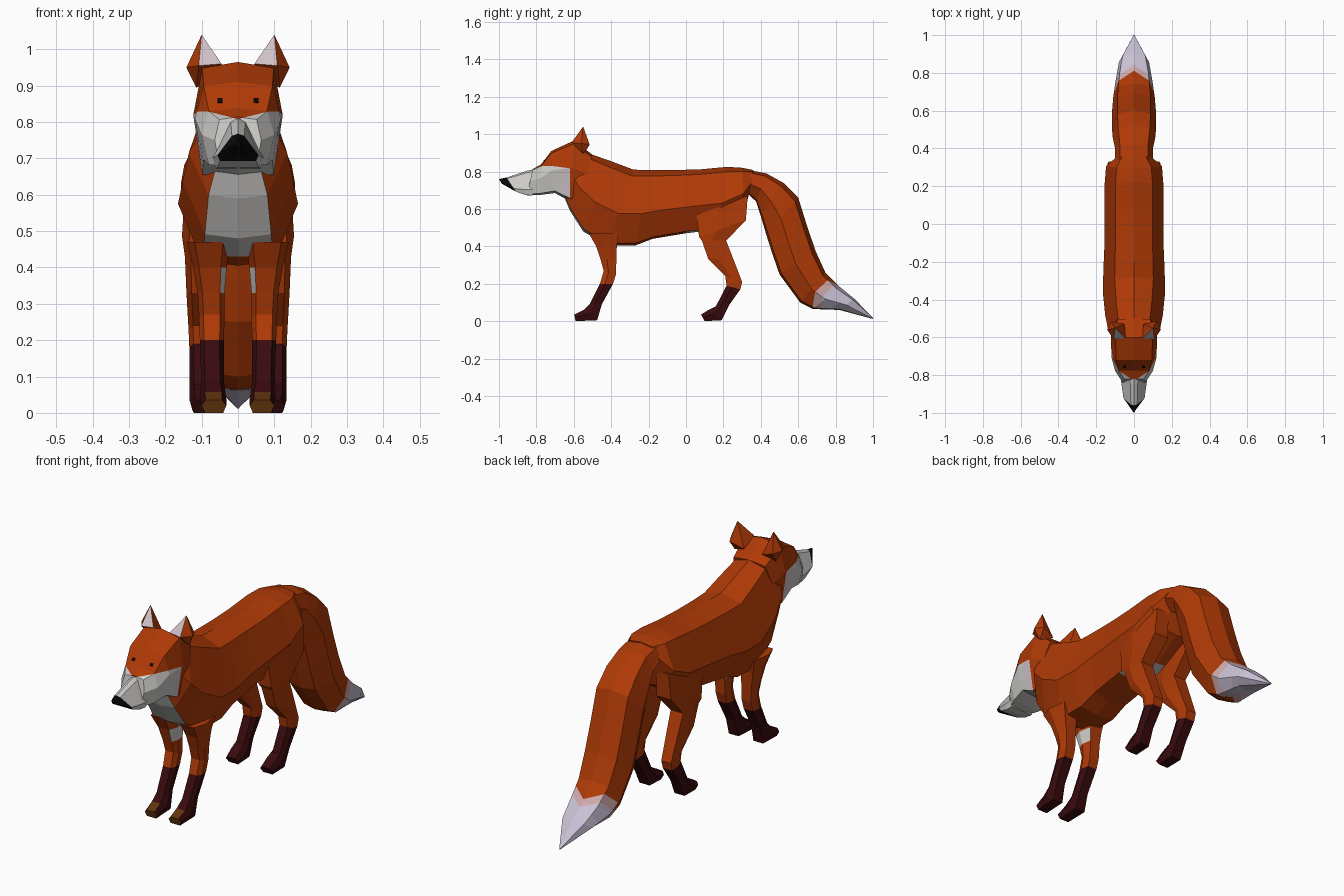
import bpy, bmesh
from mathutils import Matrix, Vector

# Flat colours
COLOURS = {
    "orange fur": (0.43, 0.042, 0.002),
    "white fur": (0.60, 0.59, 0.57),
    "pale lavender fur": (0.58, 0.53, 0.66),
    "pale pink": (0.62, 0.40, 0.41),
    "pinkish white": (0.63, 0.54, 0.58),
    "dark maroon": (0.04, 0.003, 0.004),
    "paw brown": (0.12, 0.035, 0.004),
    "black": (0.003, 0.003, 0.003),
}
MATS = {}
for label, rgb in COLOURS.items():
    MATS[label] = bpy.data.materials.new(label)
    MATS[label].diffuse_color = (*rgb, 1)


def finish(name, bm, rule, cuts=()):
    """Cut colour borders, then colour each face by rule(centre, normal)."""
    for co, no in cuts:
        geom = bm.verts[:] + bm.edges[:] + bm.faces[:]
        bmesh.ops.bisect_plane(bm, geom=geom, plane_co=co, plane_no=no, dist=1e-5)
    bmesh.ops.recalc_face_normals(bm, faces=bm.faces)
    bm.normal_update()
    names = list(COLOURS)
    for f in bm.faces:
        f.material_index = names.index(rule(f.calc_center_median(), f.normal))
    mesh = bpy.data.meshes.new(name)
    bm.to_mesh(mesh)
    bm.free()
    for n in names:
        mesh.materials.append(MATS[n])
    obj = bpy.data.objects.new(name, mesh)
    bpy.context.collection.objects.link(obj)
    return obj


def loft(name, stations, profile, rule, side=1, cuts=()):
    """Skin sections; a station is (top yz, bottom yz, half width, centre x)."""
    ring_shape = profile + [(-f, v) for f, v in reversed(profile) if f]
    bm = bmesh.new()
    rings = []
    for top, bottom, w, *cx in stations:
        a, b = Vector((0, *top)), Vector((0, *bottom))
        c = cx[0] if cx else 0
        ring = []
        for f, v in ring_shape:
            p = a.lerp(b, v)
            p.x = side * (c + f * w)
            ring.append(bm.verts.new(p))
        rings.append(ring)
    n = len(ring_shape)
    for r0, r1 in zip(rings, rings[1:]):
        for i in range(n):
            j = (i + 1) % n
            bm.faces.new((r0[i], r0[j], r1[j], r1[i]))
    bm.faces.new(rings[0])
    bm.faces.new(rings[-1])
    return finish(name, bm, rule, cuts)


# Body: neck to rump, with a white chest
def body_rule(c, n):
    if abs(c.x) < 0.07:
        if c.y < -0.4 and c.z > 0.43 and (n.z < -0.3 or n.y < -0.6):
            return "white fur"
        if 0.05 < c.y < 0.15 and n.z < -0.3:
            return "white fur"
    return "orange fur"


loft("body", [
    ((-0.54, 0.92), (-0.65, 0.66), 0.105),
    ((-0.50, 0.89), (-0.62, 0.59), 0.135),
    ((-0.40, 0.855), (-0.55, 0.48), 0.152),
    ((-0.28, 0.81), (-0.42, 0.405), 0.165),
    ((-0.20, 0.808), (-0.27, 0.405), 0.162),
    ((-0.05, 0.808), (-0.18, 0.44), 0.157),
    ((0.08, 0.812), (0.00, 0.47), 0.157),
    ((0.22, 0.825), (0.17, 0.49), 0.157),
    ((0.30, 0.82), (0.31, 0.58), 0.148),
    ((0.36, 0.808), (0.34, 0.69), 0.10),
], [(0, 0), (0.62, 0.08), (1, 0.58), (0.6, 0.97), (0, 1)], body_rule,
    cuts=[((0, 0, 0.43), (0, 0, 1))])


# Tail: drooping brush, pale tip with a zigzag border
def tail_edge(c):
    return c.y - (0.81 - 0.9 * abs(c.x) + 0.7 * (c.z - 0.19))


def tail_rule(c, n):
    if c.y < 0.5 or tail_edge(c) < 0:
        return "orange fur"
    return "pale pink" if tail_edge(c) < 0.05 else "pale lavender fur"


loft("tail", [
    ((0.30, 0.815), (0.32, 0.69), 0.10),
    ((0.43, 0.79), (0.375, 0.64), 0.10),
    ((0.52, 0.74), (0.40, 0.56), 0.112),
    ((0.60, 0.66), (0.43, 0.46), 0.117),
    ((0.65, 0.50), (0.46, 0.365), 0.117),
    ((0.695, 0.37), (0.50, 0.25), 0.117),
    ((0.745, 0.26), (0.61, 0.10), 0.11),
    ((0.82, 0.185), (0.68, 0.065), 0.10),
    ((0.90, 0.12), (0.82, 0.06), 0.08),
    ((1.00, 0.018), (0.998, 0.012), 0.003),
], [(0, 0), (0.75, 0.1), (1, 0.55), (0.6, 0.95), (0, 1)], tail_rule,
    cuts=[((0, y, 0.19), (s * 0.9, 1, -0.7)) for y in (0.81, 0.86) for s in (1, -1)])


# Head: orange crown, white cheeks below a V-shaped border
def head_rule(c, n):
    if c.y > -0.62 or c.z > 0.80 + 0.36 * abs(c.x) - 0.17 * (c.y + 0.78):
        return "orange fur"
    return "pinkish white" if c.y > -0.66 and abs(n.x) > 0.6 else "white fur"


loft("head", [
    ((-0.50, 0.89), (-0.56, 0.66), 0.11),
    ((-0.60, 0.965), (-0.62, 0.64), 0.123),
    ((-0.72, 0.91), (-0.70, 0.685), 0.118),
    ((-0.775, 0.838), (-0.78, 0.675), 0.10),
    ((-0.82, 0.814), (-0.85, 0.672), 0.064),
], [(0, 0), (0.8, 0.05), (1, 0.45), (0.8, 0.95), (0, 1)], head_rule,
    cuts=[((0, -0.62, 0), (0, 1, 0)), ((0, -0.66, 0), (0, 1, 0)),
          ((0, -0.78, 0.80), (0.36, -0.17, -1)), ((0, -0.78, 0.80), (-0.36, -0.17, -1))])

# Muzzle with black nose
loft("muzzle", [
    ((-0.81, 0.813), (-0.82, 0.672), 0.07),
    ((-0.85, 0.804), (-0.86, 0.675), 0.065),
    ((-0.96, 0.768), (-0.91, 0.693), 0.056),
    ((-1.00, 0.76), (-0.985, 0.735), 0.006),
], [(0, 0), (0.3, 0.08), (1, 0.78), (0.88, 1), (0, 1)],
    lambda c, n: "black" if c.y < -0.93 else "white fur")


# Legs
def front_leg_rule(c, n):
    if c.y < -0.54 and c.z < 0.07 and abs(n.x) < 0.4:
        return "paw brown"
    if c.z < 0.185:
        return "dark maroon"
    inner = n.x * c.x < 0 and abs(n.x) > 0.4
    return "white fur" if inner and 0.33 < c.z < 0.4 else "orange fur"


FRONT_LEG = [
    ((-0.52, 0.47), (-0.36, 0.47), 0.06, 0.08),
    ((-0.48, 0.40), (-0.37, 0.40), 0.046, 0.077),
    ((-0.457, 0.33), (-0.372, 0.33), 0.037, 0.074),
    ((-0.44, 0.27), (-0.375, 0.25), 0.035, 0.072),
    ((-0.46, 0.20), (-0.39, 0.20), 0.033, 0.072),
    ((-0.515, 0.09), (-0.45, 0.09), 0.031, 0.07),
    ((-0.55, 0.058), (-0.475, 0.005), 0.036, 0.068),
    ((-0.598, 0.035), (-0.59, 0.0), 0.034, 0.066),
]
HIND_LEG = [
    ((0.05, 0.62), (0.33, 0.67), 0.045, 0.10),
    ((0.07, 0.45), (0.32, 0.54), 0.054, 0.10),
    ((0.085, 0.43), (0.215, 0.43), 0.046, 0.10),
    ((0.12, 0.33), (0.25, 0.34), 0.042, 0.10),
    ((0.21, 0.24), (0.30, 0.21), 0.036, 0.10),
    ((0.217, 0.19), (0.29, 0.17), 0.034, 0.10),
    ((0.16, 0.08), (0.23, 0.085), 0.033, 0.10),
    ((0.12, 0.06), (0.19, 0.005), 0.037, 0.097),
    ((0.08, 0.035), (0.10, 0.0), 0.034, 0.095),
]
LEG_PROFILE = [(0.65, 0), (1, 0.4), (0.75, 1)]

# Paired parts: legs, ears, eyes
EAR = [(0.10, -0.55, 1.04), (0.045, -0.605, 0.96), (0.108, -0.612, 0.955),
       (0.142, -0.56, 0.95), (0.12, -0.515, 0.945), (0.05, -0.53, 0.92),
       (0.115, -0.55, 0.895)]

for side, tag in ((1, "left"), (-1, "right")):
    loft("front_leg_" + tag, FRONT_LEG, LEG_PROFILE, front_leg_rule, side)
    loft("hind_leg_" + tag, HIND_LEG, LEG_PROFILE,
         lambda c, n: "dark maroon" if c.z < 0.185 else "orange fur", side)

    # Ear with a pale front face
    bm = bmesh.new()
    for x, y, z in EAR:
        bm.verts.new((side * x, y, z))
    bmesh.ops.convex_hull(bm, input=bm.verts)
    finish("ear_" + tag, bm,
           lambda c, n: "pinkish white" if n.y < -0.5 and c.z > 0.975 and abs(c.x) < 0.1 else "orange fur")

    # Small eye plate lying on the brow slope
    bm = bmesh.new()
    place = (Matrix.Translation((side * 0.05, -0.755, 0.858))
             @ Matrix.Rotation(0.927, 4, 'X') @ Matrix.Diagonal((0.014, 0.014, 0.009, 1)))
    bmesh.ops.create_cube(bm, size=1, matrix=place)
    finish("eye_" + tag, bm, lambda c, n: "black")
